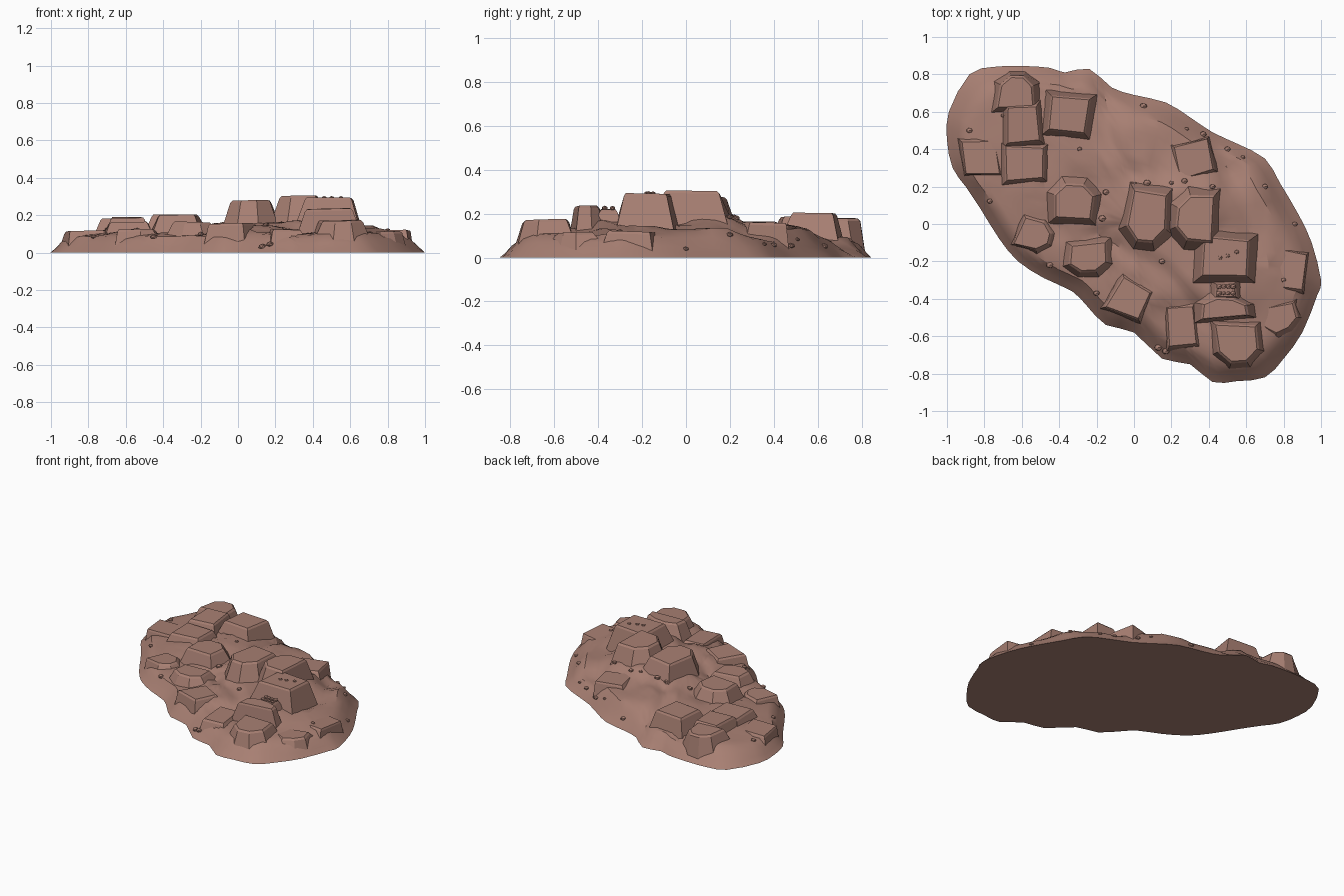
import bpy, bmesh, math, random
from mathutils import Vector, noise

if "Cube" in bpy.data.objects:
    bpy.data.objects.remove(bpy.data.objects["Cube"])

random.seed(4)
mat = bpy.data.materials.new("reddish brown rock")
mat.diffuse_color = (0.39, 0.213, 0.17, 1)
mat.use_nodes = True
mat.node_tree.nodes["Principled BSDF"].inputs["Base Color"].default_value = mat.diffuse_color


def make(name, bm, smooth=None):
    bmesh.ops.recalc_face_normals(bm, faces=bm.faces)
    me = bpy.data.meshes.new(name)
    bm.to_mesh(me)
    bm.free()
    me.materials.append(mat)
    if smooth:
        me.shade_smooth()
        me.set_sharp_from_angle(angle=math.radians(smooth))
    ob = bpy.data.objects.new(name, me)
    bpy.context.collection.objects.link(ob)
    return ob


# footprint of the rock mass, clockwise from the back left
OUT = [(-.88, .80), (-.75, .84), (-.6, .845), (-.45, .835), (-.37, .81), (-.24, .83), (-.12, .73),
       (0, .69), (.17, .65), (.3, .57), (.42, .49), (.55, .43), (.7, .35), (.78, .22), (.88, .05),
       (.95, -.1), (1, -.3), (.98, -.38), (.9, -.58), (.8, -.72), (.7, -.82), (.55, -.84),
       (.42, -.845), (.3, -.75), (.15, -.72), (0, -.58), (-.15, -.54), (-.25, -.44), (-.33, -.36),
       (-.48, -.29), (-.62, -.2), (-.72, -.08), (-.82, .08), (-.9, .2), (-.97, .3), (-1, .45), (-.99, .6)]
OUT = [Vector(p) for p in OUT]
N = len(OUT)


def seg_dist(p, a, b):
    t = max(0, min(1, (p - a).dot(b - a) / (b - a).length_squared))
    return (p - a - (b - a) * t).length


# distance to the footprint edge, negative outside
def edge_dist(p):
    best, inside = 9, False
    for i in range(N):
        a, b = OUT[i], OUT[(i + 1) % N]
        best = min(best, seg_dist(p, a, b))
        if (a.y > p.y) != (b.y > p.y) and p.x < a.x + (p.y - a.y) / (b.y - a.y) * (b.x - a.x):
            inside = not inside
    return best if inside else -best


# move a point towards c until it lies at least m inside the footprint
def pull_in(p, c, m):
    for _ in range(30):
        if edge_dist(p) >= m:
            break
        p = p.lerp(c, .06)
    return p


# grooves worn between the slabs: x1, y1, x2, y2
GROOVES = [(-.17, .75, -.12, .4), (-.12, .4, 0, .25), (.42, .42, .62, .1), (.62, .1, .67, -.42),
           (-.2, -.05, .15, -.25), (.15, -.25, .38, -.5), (-.45, .75, -.47, .2), (-.47, .2, -.4, -.05)]


def groove(p):
    return max(0, max(1 - seg_dist(p, Vector(g[:2]), Vector(g[2:])) / .07 for g in GROOVES))


def bump(p, cx, cy, rx, ry):
    q = max(abs(p.x - cx) / rx, abs(p.y - cy) / ry)
    return max(0, min(1, (1.25 - q) / .25))


def height(p):
    d = max(0, edge_dist(p))
    n = noise.noise(Vector((p.x * 4, p.y * 4, 1.7)))
    rise = min(1, d / (.09 + .05 * n))
    z = .095 * rise + .035 * min(1, max(0, d - .06) / .3)
    z += .03 * bump(p, .15, .3, .27, .25) * rise      # high back slab
    z += .03 * bump(p, .35, -.1, .35, .3) * rise      # plinth under the tall blocks
    z += (.02 * n + .01 * noise.noise(Vector((p.x * 11, p.y * 11, 5)))) * rise
    return max(0, z - .03 * groove(p) * rise)


# eroded rock base: rings running from the footprint to the middle
bm = bmesh.new()
ring_pts = []
for i in range(N):
    o, a, b, c = (OUT[(i + k) % N] for k in (-1, 0, 1, 2))
    ring_pts += [a, (a + b) * .5625 - (o + c) * .0625]
rings = []
for s in (1, .97, .935, .89, .84, .78, .72, .66, .6, .54, .48, .42, .36, .3, .24, .18, .12, .06):
    ring = [bm.verts.new((o.x * s, o.y * s, 0 if s == 1 else height(o * s))) for o in ring_pts]
    rings.append(ring)
M = len(ring_pts)
for r, q in zip(rings, rings[1:]):
    for i in range(M):
        j = (i + 1) % M
        bm.faces.new((r[i], r[j], q[j], q[i]))
bm.faces.new(rings[-1])
bm.faces.new(rings[0])
make("rock_base", bm, 32)


# weathered block: flared quad prism with an optional cut corner and chamfered rim
def block(name, x, y, w, d, top, rot, cut):
    centre = Vector((x, y))
    h = top - height(centre)
    corners = [Vector((sx * w / 2, sy * d / 2)) for sx, sy in ((-1, -1), (1, -1), (1, 1), (-1, 1))]
    pts = []
    for i, c in enumerate(corners):
        c = c + Vector((random.uniform(-1, 1), random.uniform(-1, 1))) * .013
        if cut and (i == cut - 1 or i == cut % 4):
            pts += [c.lerp(corners[i - 1], .3), c.lerp(corners[(i + 1) % 4], .3)]
        else:
            pts.append(c)
    ca, sa = math.cos(rot), math.sin(rot)
    tilt = (random.uniform(-.03, .03), random.uniform(-.03, .03))
    bm = bmesh.new()
    levels = []
    for drop, grow, margin in ((None, .028 + max(0, h) * .22, .02), (.012, .01, .035), (0, 0, .04)):
        lv = []
        for p in pts:
            q = p + p.normalized() * grow * 1.3
            g = pull_in(centre + Vector((q.x * ca - q.y * sa, q.x * sa + q.y * ca)), centre, margin)
            z = height(g) - .02 if drop is None else top - drop + q.x * tilt[0] + q.y * tilt[1]
            lv.append(bm.verts.new((g.x, g.y, min(z, top - .03) if drop is None else z)))
        levels.append(lv)
    for r, q in zip(levels, levels[1:]):
        for i in range(len(r)):
            j = (i + 1) % len(r)
            bm.faces.new((r[i], r[j], q[j], q[i]))
    bm.faces.new(levels[0])
    bm.faces.new(levels[-1])
    make(name, bm)


# x, y, width, depth, top, turn, cut corner
HIGH = [(.075, .04, .19, .24, .278, -.1, 1), (.33, .03, .19, .21, .303, -.05, 4),
        (.485, -.18, .22, .2, .292, -.03, 0), (.48, -.45, .22, .09, .235, 0, 3),
        (.49, -.35, .1, .07, .22, 0, 0), (-.35, .59, .18, .18, .203, -.08, 0),
        (-.32, .12, .18, .18, .203, -.03, 3), (-.59, .53, .17, .17, .188, .08, 0),
        (-.63, .70, .16, .15, .18, -.05, 3)]
LOW = [(-.58, .33, .19, .18, .163, -.03, 0), (-.82, .36, .17, .18, .115, .03, 0),
       (-.53, -.06, .16, .15, .125, -.3, 2), (-.24, -.18, .19, .13, .163, .05, 1),
       (-.02, -.40, .18, .17, .155, -.45, 0), (.55, -.64, .2, .19, .172, .05, 1),
       (.25, -.55, .13, .2, .125, .1, 0), (.77, -.5, .17, .14, .113, .2, 1),
       (.85, -.24, .13, .2, .118, -.2, 0), (.31, .35, .18, .17, .158, .2, 0)]
for i, b in enumerate(HIGH):
    block("tall_block_%d" % (i + 1), *b)
for i, b in enumerate(LOW):
    block("low_block_%d" % (i + 1), *b)


# pebbles: loose stones on the base and a cluster on the small block
def pebble(bm, x, y, z, r):
    vs = bmesh.ops.create_icosphere(bm, subdivisions=1, radius=r)["verts"]
    for v in vs:
        v.co = Vector((x + v.co.x * 1.2, y + v.co.y, z + v.co.z * .8))


bm = bmesh.new()
SPOTS = [(.13, -.66), (.17, -.68), (-.2, -.37), (.5, .4), (.62, .38), (.3, .54), (.37, .48), (.7, .2),
         (-.17, .03), (-.15, .17), (-.29, .4), (-.82, .13), (-.45, -.22), (.15, -.2), (-.7, .58),
         (0, .21), (.07, .22), (.2, .22), (.27, .23), (.42, .2), (.05, .63), (.86, .0), (.8, -.3), (-.88, .5)]
for x, y in SPOTS:
    p = pull_in(Vector((x, y)), Vector((0, 0)), .03)
    pebble(bm, p.x, p.y, height(p) + .003, random.uniform(.011, .02))
for k in range(8):
    pebble(bm, .455 + .025 * (k % 4), -.37 + .035 * (k // 4), .225, random.uniform(.01, .015))
for x, y in ((.46, -.18), (.5, -.17), (.55, -.15)):
    pebble(bm, x, y, .293, .012)
make("pebbles", bm)
